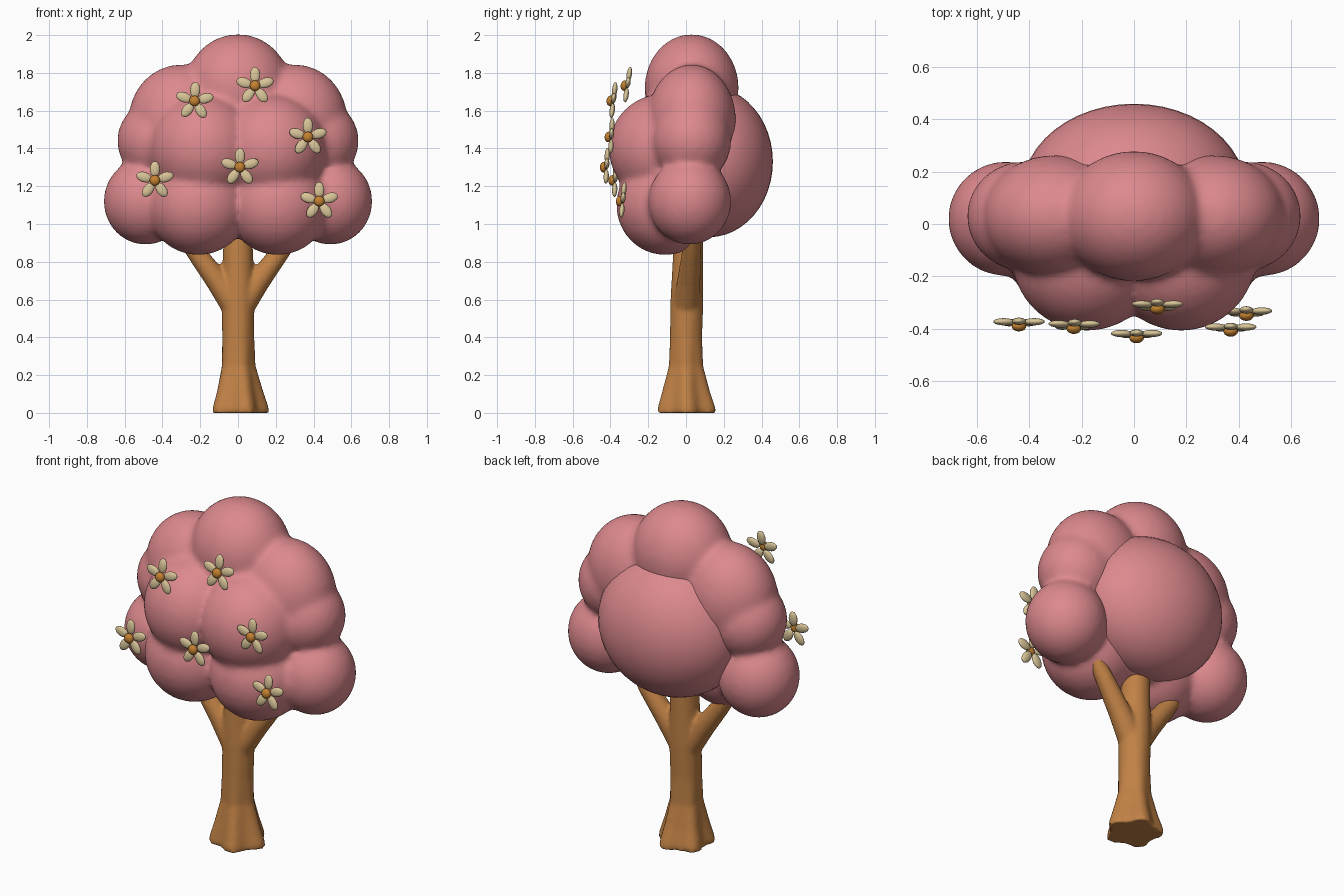
import bpy
import bmesh
import math
from mathutils import Matrix, Vector

cube = bpy.data.objects.get("Cube")
if cube:
    bpy.data.objects.remove(cube, do_unlink=True)


def material(name, rgb):
    mat = bpy.data.materials.new(name)
    mat.use_nodes = True
    color = (*rgb, 1)
    mat.diffuse_color = color
    for node in mat.node_tree.nodes:
        if node.type == 'BSDF_PRINCIPLED':
            node.inputs["Base Color"].default_value = color
            node.inputs["Roughness"].default_value = 0.8
    return mat


PINK = material("blossom pink", (0.72, 0.25, 0.27))
BARK = material("warm bark", (0.53, 0.22, 0.06))
CREAM = material("cream petal", (0.68, 0.55, 0.31))
AMBER = material("amber centre", (0.55, 0.22, 0.03))


def finish(bm, name, mats, voxel=0, smooth=0):
    """Turn a bmesh into a smooth object, optionally fused by remeshing."""
    bmesh.ops.recalc_face_normals(bm, faces=bm.faces)
    for face in bm.faces:
        face.smooth = True
    mesh = bpy.data.meshes.new(name)
    bm.to_mesh(mesh)
    bm.free()
    for mat in mats:
        mesh.materials.append(mat)
    obj = bpy.data.objects.new(name, mesh)
    bpy.context.collection.objects.link(obj)
    if voxel:
        fuse = obj.modifiers.new("fuse", 'REMESH')
        fuse.mode = 'VOXEL'
        fuse.voxel_size = voxel
        fuse.use_smooth_shade = True
        soften = obj.modifiers.new("soften", 'SMOOTH')
        soften.factor = 0.5
        soften.iterations = smooth
    return obj


def ellipsoid(bm, center, radii, turn=Matrix(), segments=32, index=0):
    matrix = Matrix.Translation(center) @ turn @ Matrix.Diagonal((*radii, 1))
    made = bmesh.ops.create_uvsphere(bm, u_segments=segments, v_segments=segments // 2,
                                     radius=1, matrix=matrix)
    for vert in made["verts"]:
        for face in vert.link_faces:
            face.material_index = index


def loft(bm, rings):
    """Skin a list of point rings and cap both ends."""
    loops = [[bm.verts.new(p) for p in ring] for ring in rings]
    n = len(loops[0])
    for low, high in zip(loops, loops[1:]):
        for i in range(n):
            j = (i + 1) % n
            bm.faces.new((low[i], low[j], high[j], high[i]))
    bm.faces.new(loops[0][::-1])
    bm.faces.new(loops[-1])


def trunk_ring(z, radius, lobe, x, y):
    # Five-cornered section that becomes round higher up
    ring = []
    for i in range(40):
        a = math.tau * i / 40
        r = radius * (1 + lobe * math.cos(5 * a))
        ring.append((x + r * math.cos(a), y + r * math.sin(a), z))
    return ring


# Trunk with flared root corners: height, radius, corner depth, offset
bm = bmesh.new()
loft(bm, [trunk_ring(*row) for row in (
    (0.0, 0.145, 0.12, 0.004, 0.003), (0.03, 0.142, 0.12, 0.004, 0.003),
    (0.12, 0.118, 0.1, 0.003, 0), (0.25, 0.089, 0.05, 0, 0),
    (0.4, 0.085, 0.02, 0, 0), (0.6, 0.087, 0, 0, 0.005),
    (0.8, 0.081, 0, 0, 0.01), (0.96, 0.076, 0, 0, 0.015))])


# Two forking branches
def branch(bm, path):
    points = [Vector(p[:3]) for p in path]
    axis = (points[-1] - points[0]).to_track_quat('Z', 'Y')
    rings = []
    for point, row in zip(points, path):
        rings.append([point + axis @ Vector((row[3] * math.cos(a), row[3] * math.sin(a), 0))
                      for a in (math.tau * i / 20 for i in range(20))])
    loft(bm, rings)


for side, lean in ((1, 0.03), (-1, 0.0)):
    branch(bm, [(side * 0.0, 0.0, 0.54, 0.074),
                (side * 0.11, lean * 0.5, 0.70, 0.062),
                (side * 0.23, lean, 0.86, 0.05),
                (side * 0.31, lean, 0.98, 0.042)])
finish(bm, "trunk_and_branches", [BARK], 0.011, 6)

# Foliage: centred lobes, then lobes repeated on both sides
bm = bmesh.new()
ellipsoid(bm, (0, 0.03, 1.72), (0.28, 0.25, 0.285))
ellipsoid(bm, (0, 0.02, 1.36), (0.42, 0.25, 0.44))
for side in (-1, 1):
    for center, radii in (
            ((0.30, 0.03, 1.55), (0.28, 0.235, 0.295)),
            ((0.42, 0.03, 1.44), (0.22, 0.21, 0.22)),
            ((0.49, 0.02, 1.12), (0.222, 0.22, 0.23)),
            ((0.21, -0.11, 1.10), (0.27, 0.26, 0.265)),
            ((0.18, -0.12, 1.40), (0.29, 0.29, 0.29))):
        ellipsoid(bm, (side * center[0], center[1], center[2]), radii)
finish(bm, "foliage", [PINK], 0.018, 9)

# Large rounded mass at the back
bm = bmesh.new()
ellipsoid(bm, (0, 0.12, 1.33), (0.43, 0.34, 0.40), segments=48)
finish(bm, "back_foliage", [PINK])


# Five-petalled flowers
def flower(name, x, y, z, spin, tilt):
    bm = bmesh.new()
    for k in range(5):
        turn = Matrix.Rotation(math.tau * k / 5 + spin, 4, 'Y')
        ellipsoid(bm, turn @ Vector((0, 0, 0.06)), (0.027, 0.014, 0.043),
                  turn, 16, 0)
    ellipsoid(bm, (0, -0.016, 0), (0.028, 0.02, 0.028), Matrix(), 16, 1)
    obj = finish(bm, name, [CREAM, AMBER])
    obj.location = (x, y, z)
    obj.rotation_euler = (-tilt, 0, 0)


for i, spot in enumerate((
        (-0.23, -0.385, 1.65, 0.05, 0.12), (0.09, -0.31, 1.73, 0, 0.15),
        (0.37, -0.395, 1.46, 0, 0.05), (0.01, -0.42, 1.30, 0, 0.05),
        (-0.44, -0.375, 1.23, 0, 0.05), (0.43, -0.335, 1.12, 0, 0.1))):
    flower(f"flower_{i + 1}", *spot)
